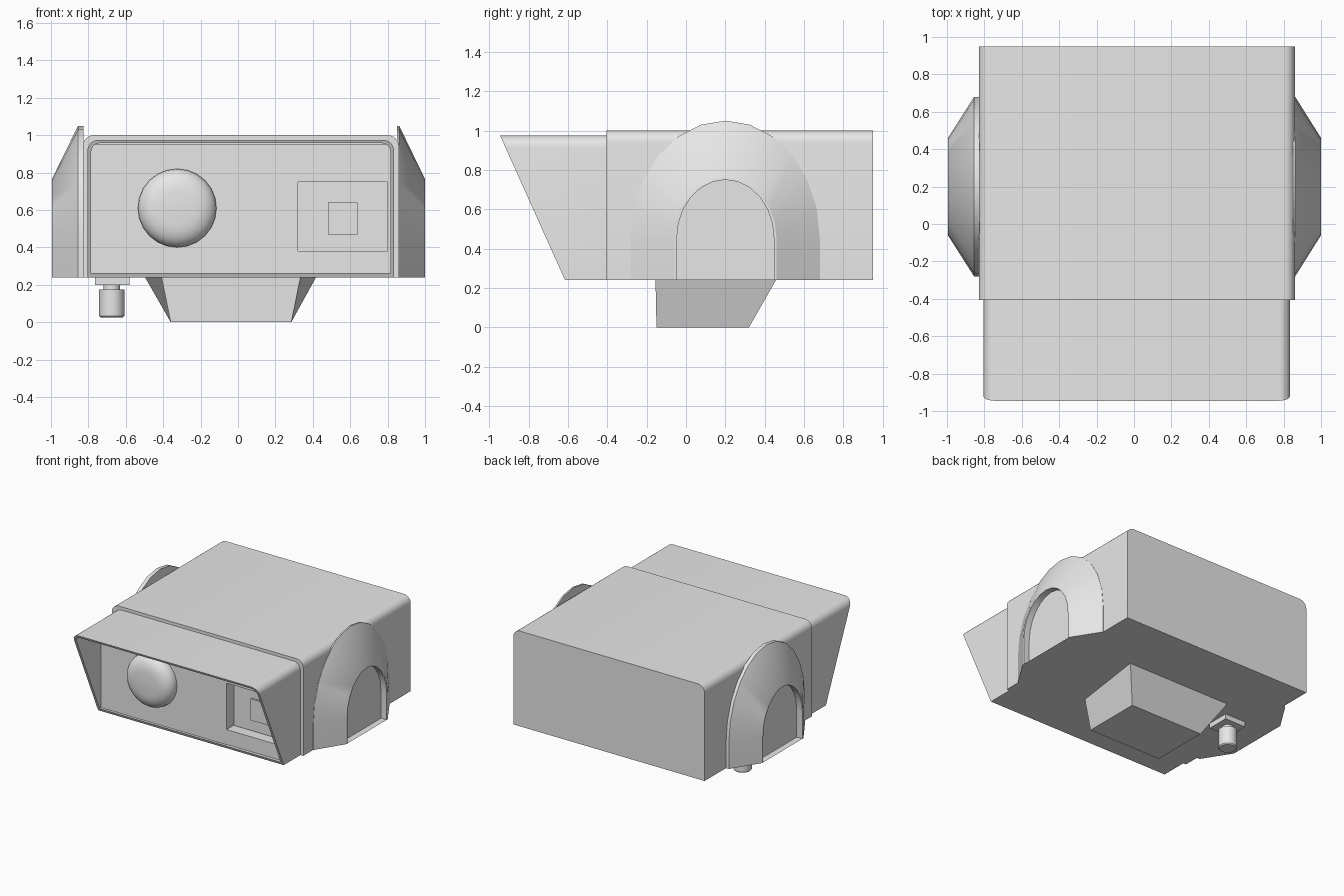
import bpy, bmesh, math
from mathutils import Vector

if "Cube" in bpy.data.objects:
    bpy.data.objects.remove(bpy.data.objects["Cube"])

grey = bpy.data.materials.new("light_grey")
grey.diffuse_color = (0.8, 0.8, 0.8, 1)
grey.use_nodes = True
grey.node_tree.nodes["Principled BSDF"].inputs["Base Color"].default_value = grey.diffuse_color


def loft(name, loops, caps=True, angle=35):
    """Skin closed point loops in order, optionally capping both ends."""
    bm = bmesh.new()
    rings = [[bm.verts.new(p) for p in loop] for loop in loops]
    n = len(rings[0])
    for a, b in zip(rings, rings[1:]):
        for i in range(n):
            j = (i + 1) % n
            bm.faces.new((a[i], a[j], b[j], b[i]))
    if caps:
        bm.faces.new(rings[0])
        bm.faces.new(rings[-1])
    bmesh.ops.recalc_face_normals(bm, faces=bm.faces)
    me = bpy.data.meshes.new(name)
    bm.to_mesh(me)
    bm.free()
    me.materials.append(grey)
    ob = bpy.data.objects.new(name, me)
    bpy.context.collection.objects.link(ob)
    bpy.ops.object.select_all(action='DESELECT')
    ob.select_set(True)
    bpy.context.view_layer.objects.active = ob
    bpy.ops.object.shade_smooth_by_angle(angle=math.radians(angle))
    return ob


def box(name, x, y, z):
    return loft(name, [[(x[0], y[0], h), (x[1], y[0], h), (x[1], y[1], h), (x[0], y[1], h)] for h in z])


def lathe(name, centre, axis, profile, n=24):
    """Turn (radius, distance along axis) pairs around an axis."""
    rot = Vector((0, 0, 1)).rotation_difference(Vector(axis))
    loops = [[Vector(centre) + rot @ Vector((r * math.cos(i * math.tau / n), r * math.sin(i * math.tau / n), d))
              for i in range(n)] for r, d in profile]
    return loft(name, loops)


def arch_top(x0, x1, z0, z1, r, n=6):
    """Rectangle in x and z with the two upper corners rounded."""
    pts = [(x0, z0), (x1, z0)]
    for cx, start in ((x1 - r, 0), (x0 + r, 90)):
        for i in range(n + 1):
            a = math.radians(start + 90 * i / n)
            pts.append((cx + r * math.cos(a), z1 - r + r * math.sin(a)))
    return pts


# Main housing
sec = arch_top(-0.83, 0.86, 0.24, 1.0, 0.06)
loft("main_housing", [[(x, y, z) for x, z in sec] for y in (-0.405, 0.95)])

# Slanted front hood, a shell open at the front
slant = lambda z: -0.615 - (z - 0.24) * 0.33 / 0.735
outer = arch_top(-0.805, 0.835, 0.24, 0.975, 0.06)
inner = arch_top(-0.785, 0.815, 0.262, 0.957, 0.045)
loft("front_hood", [[(x, -0.40, z) for x, z in outer],
                    [(x, slant(z), z) for x, z in outer],
                    [(x, slant(z), z) for x, z in inner],
                    [(x, -0.50, z) for x, z in inner]])

# Front panel, split around the window recess
box("left_panel", (-0.785, 0.32), (-0.605, -0.51), (0.262, 0.89))
box("upper_panel", (-0.785, 0.815), (-0.60, -0.51), (0.75, 0.95))
box("lower_panel", (0.32, 0.815), (-0.60, -0.51), (0.262, 0.38))
box("recess_side", (0.80, 0.815), (-0.60, -0.51), (0.38, 0.75))
box("small_window", (0.48, 0.64), (-0.527, -0.51), (0.47, 0.64))

# Domed lens
lathe("lens", (-0.325, -0.60, 0.61), (0, -1, 0),
      [(0.21, -0.02)] + [(0.09 + 0.12 * math.cos(a), 0.02 + 0.08 * math.sin(a))
                         for a in [math.radians(15 * i) for i in range(7)]] + [(0.02, 0.104)])


# Flared arched side guards with a recessed face
def arch(x, half, top, spring=0.45, n=12):
    pts = [(x, 0.2 - half, 0.24)]
    for i in range(n + 1):
        a = math.pi * (1 - i / n)
        pts.append((x, 0.2 + half * math.cos(a), spring + (top - spring) * math.sin(a)))
    return pts + [(x, 0.2 + half, 0.24)]


for side, s, base, rim, tip in (("left", -1, 0.83, 0.855, 0.995), ("right", 1, 0.855, 0.862, 1.0)):
    loft(side + "_guard", [arch(s * (base - 0.005), 0.48, 1.05), arch(s * rim, 0.48, 1.05),
                           arch(s * tip, 0.26, 0.765), arch(s * tip, 0.247, 0.75),
                           arch(s * (tip - 0.05), 0.247, 0.75)], angle=30)

# Tapered pedestal under the housing
loft("pedestal", [[(-0.36, -0.15, 0), (0.285, -0.15, 0), (0.285, 0.32, 0), (-0.36, 0.32, 0)],
                  [(-0.41, -0.155, 0.245), (0.335, -0.155, 0.245), (0.42, 0.46, 0.245), (-0.5, 0.46, 0.245)]])

# Cable connector
box("connector_flange", (-0.765, -0.58), (0.16, 0.34), (0.20, 0.245))
lathe("connector_plug", (-0.675, 0.25, 0), (0, 0, 1),
      [(0.06, 0.025), (0.068, 0.033), (0.068, 0.175), (0.045, 0.175), (0.045, 0.205)])
